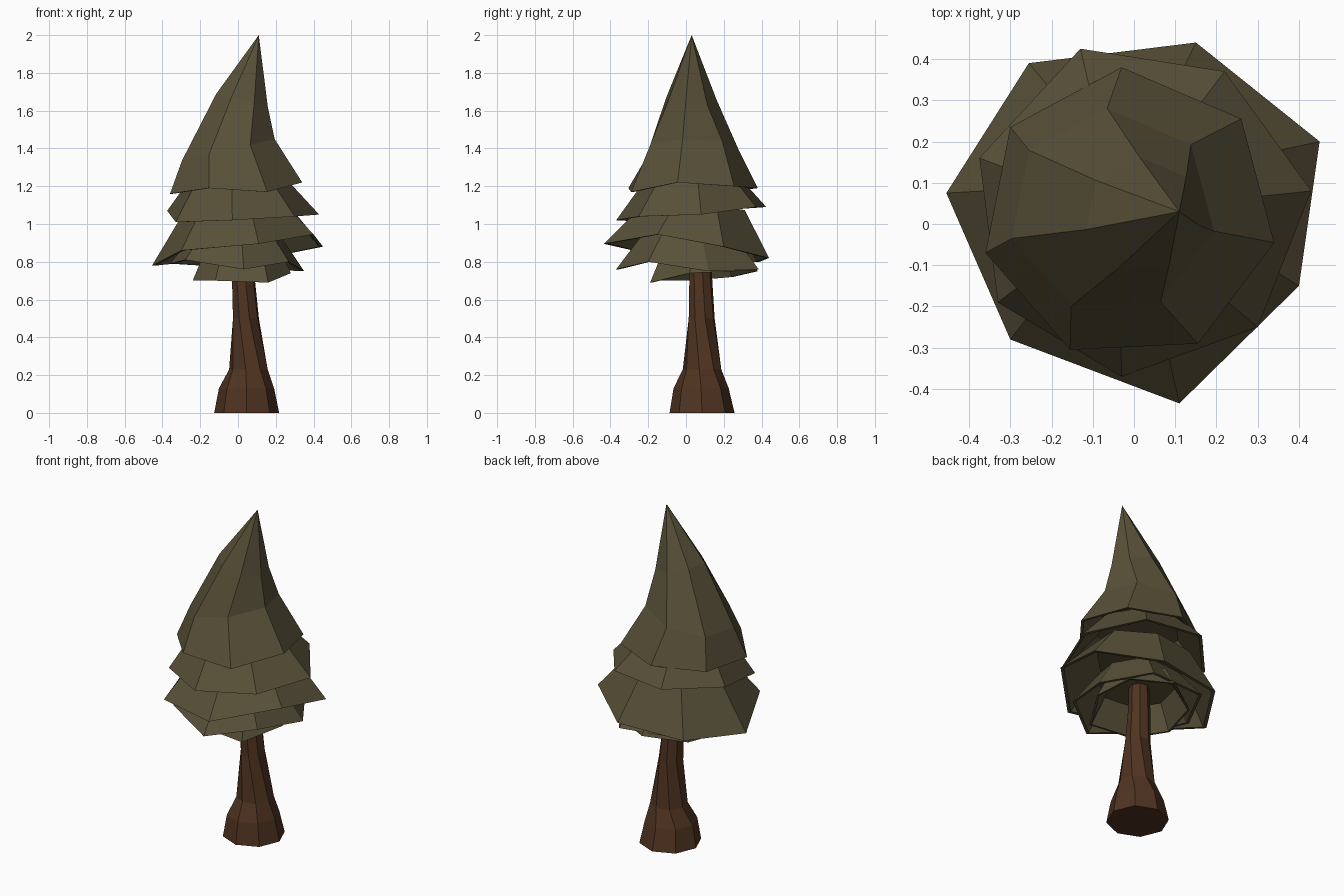
import bpy, bmesh, math
from mathutils import Vector

if "Cube" in bpy.data.objects:
    bpy.data.objects.remove(bpy.data.objects["Cube"])


def material(name, rgb):
    m = bpy.data.materials.new(name)
    m.diffuse_color = (*rgb, 1)
    m.use_nodes = True
    m.node_tree.nodes["Principled BSDF"].inputs["Base Color"].default_value = m.diffuse_color
    return m


GREEN = material("needle green", (0.098, 0.081, 0.040))
BROWN = material("bark brown", (0.079, 0.0335, 0.0148))


def loft(name, rings, mat):
    """Skin a stack of closed rings and cap both ends."""
    bm = bmesh.new()
    loops = [[bm.verts.new(p) for p in ring] for ring in rings]
    n = len(loops[0])
    for a, b in zip(loops, loops[1:]):
        for i in range(n):
            j = (i + 1) % n
            bm.faces.new((a[i], a[j], b[j], b[i]))
    bm.faces.new(loops[0])
    bm.faces.new(loops[-1])
    bmesh.ops.remove_doubles(bm, verts=bm.verts, dist=1e-5)
    bmesh.ops.recalc_face_normals(bm, faces=bm.faces)
    me = bpy.data.meshes.new(name)
    bm.to_mesh(me)
    bm.free()
    me.materials.append(mat)
    ob = bpy.data.objects.new(name, me)
    bpy.context.collection.objects.link(ob)


def middle(ring):
    return sum(ring, Vector()) / len(ring)


def shrink(ring, scale, lift, tilt=1.0, shift=(0, 0)):
    """Scale a ring about its middle, raise it, and keep part of its tilt."""
    c = middle(ring)
    return [Vector((c.x + shift[0] + (p.x - c.x) * scale,
                    c.y + shift[1] + (p.y - c.y) * scale,
                    c.z + lift + (p.z - c.z) * tilt)) for p in ring]


def branch_tier(name, points, top_scale, height, shift=(0, 0)):
    """Hollow, tilted seven-sided skirt with a thin rim."""
    rim = [Vector(p) for p in points]
    loft(name, [shrink(rim, top_scale, height, 0.3, shift), rim, shrink(rim, 0.955, 0),
                shrink(rim, top_scale * 0.94, height - 0.02, 0.3, shift)], GREEN)


# Crown: bent cone with a hollow underside
rim = [Vector(p) for p in (
    (-0.36, -0.07, 1.16), (-0.155, -0.305, 1.19), (0.155, -0.29, 1.17), (0.34, -0.045, 1.22),
    (0.26, 0.255, 1.20), (-0.03, 0.38, 1.19), (-0.30, 0.235, 1.17))]


def bend(scale, cx, cy, z, tilt):
    c = middle(rim)
    out = []
    for p in rim:
        x, y = cx + (p.x - c.x) * scale, cy + (p.y - c.y) * scale
        out.append(Vector((x, y, z + tilt * x)))
    return out


loft("crown", [bend(0, 0.11, 0.03, 2.0, 0), bend(0.39, 0.02, 0.023, 1.66, -0.25),
               bend(0.70, -0.053, 0.03, 1.405, 0.23), rim, shrink(rim, 0.955, 0),
               shrink(rim, 0.62, 0.12)], GREEN)

# Lower branch tiers, from the top down
branch_tier("upper_branches", [
    (-0.375, 0.16, 1.07), (-0.33, -0.19, 1.01), (-0.03, -0.37, 1.02), (0.30, -0.25, 1.04),
    (0.43, 0.08, 1.05), (0.22, 0.37, 1.09), (-0.13, 0.425, 1.09)], 0.60, 0.20, (-0.02, 0))
branch_tier("wide_branches", [
    (-0.455, 0.075, 0.78), (-0.30, -0.28, 0.86), (0.11, -0.435, 0.895), (0.40, -0.15, 0.945),
    (0.45, 0.20, 0.88), (0.15, 0.44, 0.82), (-0.255, 0.39, 0.80)], 0.62, 0.23, (-0.01, 0.025))
branch_tier("lower_branches", [
    (-0.36, 0.04, 0.79), (-0.28, -0.22, 0.81), (0.03, -0.37, 0.76), (0.27, -0.20, 0.80),
    (0.35, 0.12, 0.75), (0.18, 0.385, 0.76), (-0.20, 0.34, 0.78)], 0.64, 0.17)
branch_tier("bottom_branches", [
    (-0.24, 0.02, 0.70), (-0.12, -0.17, 0.70), (0.16, -0.19, 0.69), (0.28, 0.02, 0.74),
    (0.25, 0.26, 0.75), (0.03, 0.38, 0.75), (-0.19, 0.25, 0.72)], 0.74, 0.15)

# Trunk: flared, slightly twisted eight-sided stem (x, y, z, radius, twist)
profile = [(0.046, 0.085, 0, 0.172, 0), (0.045, 0.080, 0.13, 0.146, 0),
           (0.055, 0.085, 0.23, 0.103, -8), (0.042, 0.083, 0.50, 0.071, -30),
           (0.028, 0.078, 0.72, 0.061, -35), (0.028, 0.075, 0.93, 0.055, -35)]
loft("trunk", [[Vector((x + r * math.cos(i * math.pi / 4 + math.radians(t)),
                        y + r * math.sin(i * math.pi / 4 + math.radians(t)), z))
                for i in range(8)] for x, y, z, r, t in profile], BROWN)
